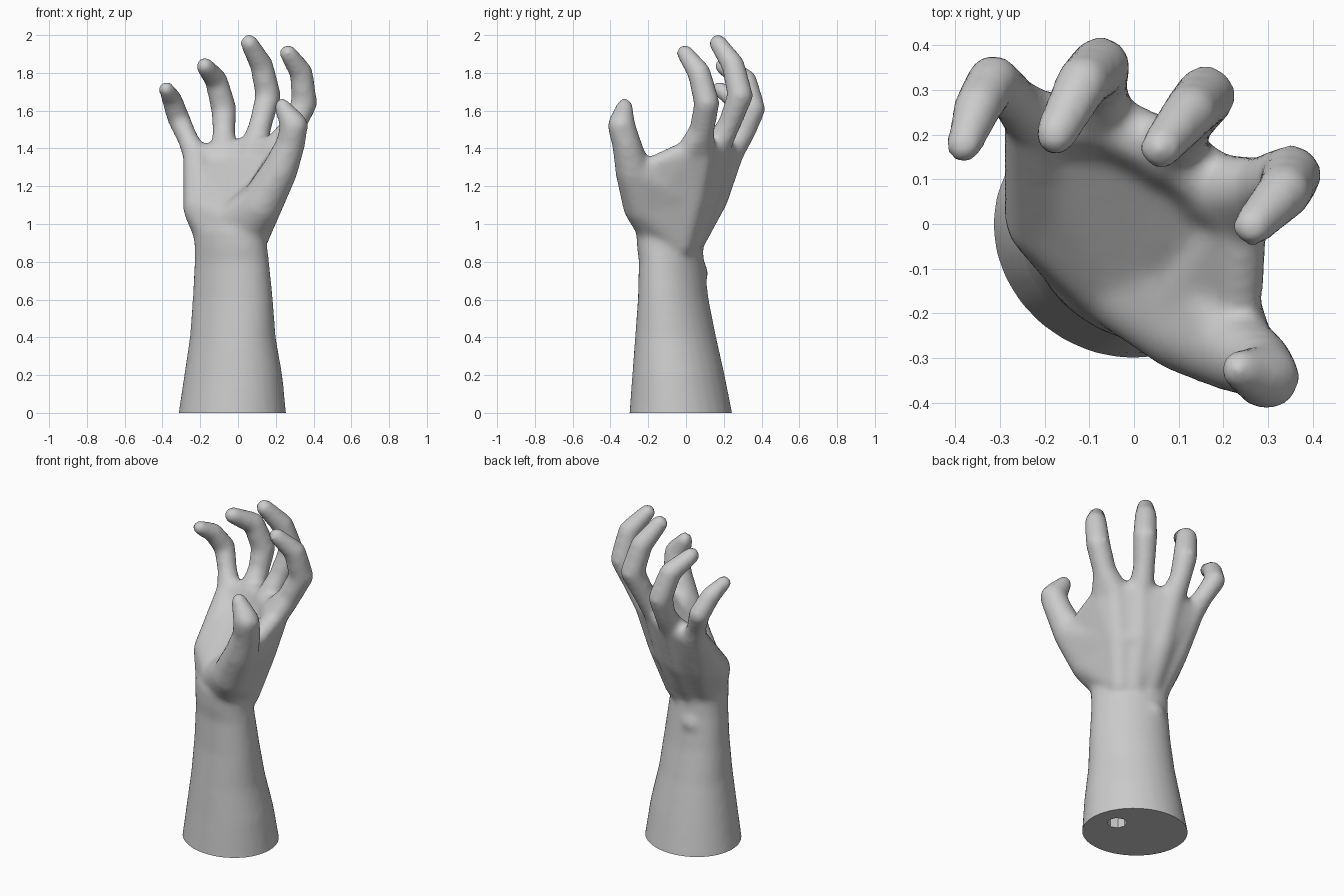
import bpy, bmesh, math
from mathutils import Vector

cube = bpy.data.objects.get("Cube")
if cube:
    bpy.data.objects.remove(cube)

skin = bpy.data.materials.new("plain_grey")
skin.use_nodes = True
grey = (0.6, 0.6, 0.6, 1)
skin.diffuse_color = grey
skin.node_tree.nodes["Principled BSDF"].inputs["Base Color"].default_value = grey

# unit directions used for every rounded joint
ball = bmesh.new()
bmesh.ops.create_icosphere(ball, subdivisions=3, radius=1)
DIRS = [v.co.copy() for v in ball.verts]
ball.free()
body = bmesh.new()


def add_hull(points):
    """Wrap points in a convex skin and add it to the body."""
    bm = bmesh.new()
    for p in points:
        bm.verts.new(p)
    res = bmesh.ops.convex_hull(bm, input=bm.verts[:])
    inner = [g for g in res["geom_interior"] if isinstance(g, bmesh.types.BMVert)]
    bmesh.ops.delete(bm, geom=inner, context="VERTS")
    bmesh.ops.recalc_face_normals(bm, faces=bm.faces[:])
    tmp = bpy.data.meshes.new("tmp")
    bm.to_mesh(tmp)
    bm.free()
    body.from_mesh(tmp)
    bpy.data.meshes.remove(tmp)


def flesh(*joints):
    """Hull around joints given as (x, y, z, radius)."""
    add_hull([Vector(j[:3]) + d * (j[3] + 0.005) for j in joints for d in DIRS])


def limb(joints):
    for a, b in zip(joints, joints[1:]):
        flesh(a, b)


def thin(joint, amount=0.008):
    return (*joint[:3], joint[3] - amount)


def between(a, b, t):
    return tuple(p + (q - p) * t for p, q in zip(a, b))


# forearm: (z, x min, x max, y min, y max, skew), run below the floor and trimmed later
forearm = [(-0.12, -0.33, 0.27, -0.31, 0.26, 0.1), (0, -0.315, 0.255, -0.30, 0.245, 0.1),
           (0.2, -0.285, 0.235, -0.285, 0.205, 0.13), (0.4, -0.255, 0.2, -0.27, 0.16, 0.18),
           (0.6, -0.24, 0.185, -0.255, 0.12, 0.25), (0.8, -0.23, 0.165, -0.25, 0.095, 0.3),
           (0.88, -0.23, 0.155, -0.26, 0.09, 0.33), (0.97, -0.24, 0.15, -0.265, 0.1, 0.4),
           (1.06, -0.2, 0.1, -0.2, 0.1, 0.4)]


def ring(z, x0, x1, y0, y1, skew, n=28):
    """Oval leaning towards the little-finger side of the back."""
    turns = [2 * math.pi * i / n for i in range(n)]
    lean = math.asin(skew)
    return [Vector(((x0 + x1) / 2 + (x1 - x0) / 2 * math.cos(t),
                    (y0 + y1) / 2 + (y1 - y0) / 2 * math.sin(t - lean), z)) for t in turns]


for low, high in zip(forearm, forearm[1:]):
    add_hull(ring(*low) + ring(*high))
flesh((-0.09, 0.022, 0.74, 0.09))  # wrist bone

# fingers, from knuckle to tip
index = [(0.197, 0.075, 1.39, 0.076), (0.283, 0.085, 1.50, 0.061), (0.352, 0.11, 1.64, 0.063),
         (0.335, 0.07, 1.80, 0.057), (0.265, -0.005, 1.905, 0.041)]
middle = [(0.085, 0.16, 1.40, 0.068), (0.12, 0.23, 1.53, 0.056), (0.16, 0.287, 1.68, 0.063),
          (0.125, 0.25, 1.84, 0.057), (0.06, 0.17, 1.957, 0.043)]
third = [(-0.073, 0.235, 1.38, 0.068), (-0.075, 0.31, 1.49, 0.055), (-0.075, 0.352, 1.61, 0.063),
         (-0.115, 0.315, 1.76, 0.056), (-0.175, 0.20, 1.835, 0.043)]
little = [(-0.22, 0.23, 1.355, 0.065), (-0.265, 0.275, 1.45, 0.05), (-0.315, 0.32, 1.56, 0.055),
          (-0.35, 0.26, 1.66, 0.05), (-0.38, 0.175, 1.715, 0.036)]
thumb = [(0.03, -0.14, 0.95, 0.10), (0.12, -0.22, 1.10, 0.11), (0.22, -0.28, 1.28, 0.09),
         (0.277, -0.313, 1.42, 0.073), (0.297, -0.342, 1.52, 0.069), (0.235, -0.325, 1.622, 0.039)]
for chain in (index, middle, third, little, thumb):
    limb(chain)

# palm: hand bones with thinner wedges between them, and the heel in front
heel_outer = (-0.19, 0.015, 1.08, 0.095)
heel_inner = (-0.03, -0.13, 1.01, 0.10)
heel_root = (-0.07, -0.115, 0.88, 0.10)
wrist = [(0.07, -0.03, 0.90, 0.075), (0.01, 0.0, 0.90, 0.08),
         (-0.07, 0.01, 0.90, 0.08), (-0.13, -0.01, 0.90, 0.08)]
arch = [(0.13, 0.03, 1.14, 0.08), (0.04, 0.09, 1.14, 0.08),
        (-0.07, 0.14, 1.14, 0.08), (-0.18, 0.12, 1.14, 0.08)]
knuckles = [index[0], middle[0], third[0], little[0]]
heels = [thumb[0], heel_inner, heel_inner, heel_outer]
upper = [between(a, k, 0.7) for a, k in zip(arch, knuckles)]
for bone in zip(wrist, arch, knuckles):
    limb(bone)
for i in range(3):
    flesh(*[thin(row[k]) for row in (wrist, arch) for k in (i, i + 1)])
    flesh(*[thin(row[k]) for row in (arch, knuckles) for k in (i, i + 1)])
    flesh(*[thin(row[k]) for row in (arch, upper) for k in (i, i + 1)], heels[i], heels[i + 1])
flesh(heel_outer, heel_inner, heel_root)
flesh(heel_outer, wrist[3], heel_root)
flesh(heel_inner, thumb[0], heel_root)
flesh(heel_outer, heel_inner, arch[3])
flesh(heel_outer, little[0], arch[3])
flesh(heel_outer, wrist[3], arch[3])
flesh(heel_inner, thumb[0], thumb[1], arch[0], arch[1])

# thumb mound and the web towards the index finger
web_thumb = (0.235, -0.20, 1.30, 0.045)
web_index = (0.24, 0.01, 1.385, 0.055)
flesh(thumb[1], thumb[2], web_thumb, arch[0])
flesh(thumb[0], thumb[1], wrist[0], arch[0])
flesh(thumb[1], web_thumb, web_index, arch[0])
flesh(web_index, index[0], arch[0])
flesh(web_index, index[0], index[1])

# fuse the parts into one smooth skin
mesh = bpy.data.meshes.new("raised_hand")
body.to_mesh(mesh)
body.free()
hand = bpy.data.objects.new("raised_hand", mesh)
bpy.context.collection.objects.link(hand)
fuse = hand.modifiers.new("fuse", "REMESH")
fuse.mode = "VOXEL"
fuse.voxel_size = 0.016
soften = hand.modifiers.new("soften", "SMOOTH")
soften.factor = 0.5
soften.iterations = 10


def bake(obj):
    graph = bpy.context.evaluated_depsgraph_get()
    baked = bpy.data.meshes.new_from_object(obj.evaluated_get(graph))
    obj.modifiers.clear()
    obj.data = baked


bake(hand)

# flat cut at the floor
bm = bmesh.new()
bm.from_mesh(hand.data)
bmesh.ops.bisect_plane(bm, geom=bm.verts[:] + bm.edges[:] + bm.faces[:],
                       plane_co=(0, 0, 0), plane_no=(0, 0, 1), clear_inner=True)
bmesh.ops.holes_fill(bm, edges=[e for e in bm.edges if e.is_boundary], sides=0)
bmesh.ops.recalc_face_normals(bm, faces=bm.faces[:])
bm.to_mesh(hand.data)
bm.free()

# small socket in the underside
bpy.ops.mesh.primitive_cylinder_add(vertices=8, radius=0.055, depth=0.6, location=(0.11, -0.015, 0))
socket = bpy.context.object
socket.name = "socket_cutter"
socket.hide_render = True
drill = hand.modifiers.new("drill", "BOOLEAN")
drill.operation = "DIFFERENCE"
drill.object = socket
bake(hand)
bpy.data.objects.remove(socket)

hand.data.materials.clear()
hand.data.materials.append(skin)
for p in hand.data.polygons:
    p.material_index = 0
bpy.ops.object.select_all(action="DESELECT")
hand.select_set(True)
bpy.context.view_layer.objects.active = hand
bpy.ops.object.shade_smooth_by_angle(angle=math.radians(40))
